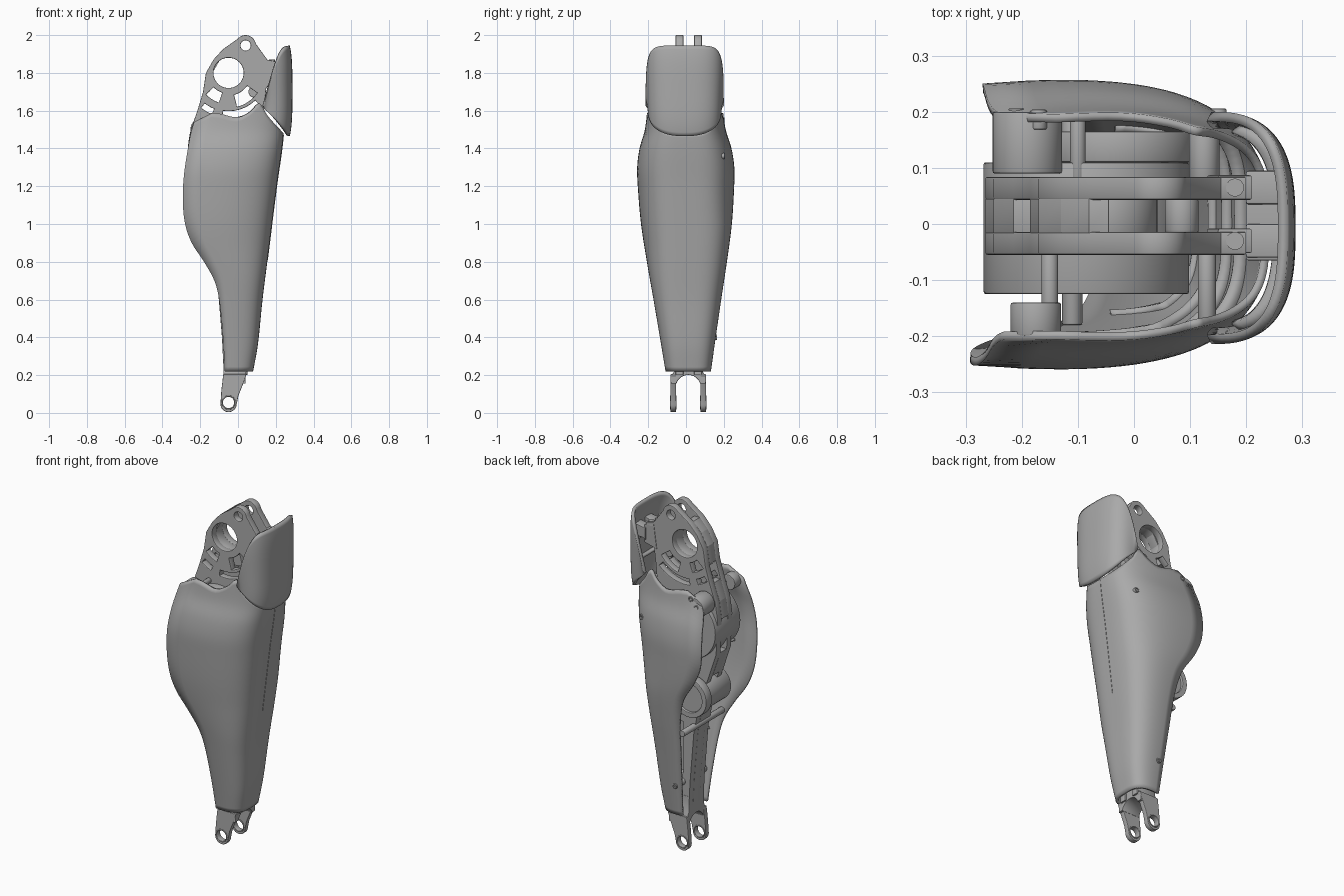
import bpy, bmesh, math
from mathutils import Matrix, Vector

cube = bpy.data.objects.get("Cube")
if cube:
    bpy.data.objects.remove(cube)

grey = bpy.data.materials.new("mid grey")
grey.use_nodes = True
grey.diffuse_color = (0.4, 0.4, 0.4, 1)
grey.node_tree.nodes["Principled BSDF"].inputs["Base Color"].default_value = (0.4, 0.4, 0.4, 1)

# Maps local (a, b, depth) onto the x-z plane or the y-z plane
ACROSS_Y = Matrix(((1, 0, 0), (0, 0, -1), (0, 1, 0))).to_4x4()
ACROSS_X = Matrix(((0, 0, 1), (1, 0, 0), (0, 1, 0))).to_4x4()


def add(name, mesh):
    ob = bpy.data.objects.new(name, mesh)
    bpy.context.collection.objects.link(ob)
    mesh.materials.clear()
    mesh.materials.append(grey)
    bpy.ops.object.select_all(action='DESELECT')
    bpy.context.view_layer.objects.active = ob
    ob.select_set(True)
    bpy.ops.object.shade_smooth_by_angle(angle=math.radians(35))
    return ob


def curve_at(table, z):
    """Smooth interpolation through a short table of (z, value)."""
    if z <= table[0][0]:
        return table[0][1]
    for i in range(len(table) - 1):
        (z0, a), (z1, b) = table[i], table[i + 1]
        if z <= z1:
            zp, p = table[max(i - 1, 0)]
            zn, n = table[min(i + 2, len(table) - 1)]
            h, t = z1 - z0, (z - z0) / (z1 - z0)
            ma, mb = (b - p) / (z1 - zp) * h, (n - a) / (zn - z0) * h
            return ((2*t**3 - 3*t*t + 1) * a + (t**3 - 2*t*t + t) * ma
                    + (3*t*t - 2*t**3) * b + (t**3 - t*t) * mb)
    return table[-1][1]


def sheet(name, func, cols, rows, thickness):
    """Grid surface from func(u in -1..1, v in 0..1), thickened inward."""
    bm = bmesh.new()
    grid = [[bm.verts.new(func(2 * c / cols - 1, r / rows)) for c in range(cols + 1)]
            for r in range(rows + 1)]
    for low, high in zip(grid, grid[1:]):
        for c in range(cols):
            bm.faces.new((low[c], low[c + 1], high[c + 1], high[c]))
    mesh = bpy.data.meshes.new(name)
    bm.to_mesh(mesh)
    ob = add(name, mesh)
    solid = ob.modifiers.new("thickness", 'SOLIDIFY')
    solid.thickness, solid.offset = thickness, -1


def ring(cx, cz, r, n=40):
    return [(cx + r * math.cos(2 * math.pi * i / n), cz + r * math.sin(2 * math.pi * i / n))
            for i in range(n)]


def plate(name, outline, holes, lo, hi, axes=ACROSS_Y, bevel=0.004):
    """Flat profile with holes, extruded from lo to hi along y (or x)."""
    cu = bpy.data.curves.new(name, 'CURVE')
    cu.dimensions, cu.fill_mode = '2D', 'BOTH'
    for pts in [outline] + holes:
        sp = cu.splines.new('POLY')
        sp.points.add(len(pts) - 1)
        for p, (a, b) in zip(sp.points, pts):
            p.co = (a, b, 0, 1)
        sp.use_cyclic_u = True
    cu.extrude, cu.bevel_depth, cu.offset = (hi - lo) / 2 - bevel, bevel, -bevel
    cu.bevel_resolution = 1
    tmp = bpy.data.objects.new(name, cu)
    mesh = bpy.data.meshes.new_from_object(tmp)
    bpy.data.objects.remove(tmp)
    mesh.transform(axes)
    mid = (lo + hi) / 2
    mesh.transform(Matrix.Translation((0, mid, 0) if axes is ACROSS_Y else (mid, 0, 0)))
    return add(name, mesh)


def rod(name, x, z, r, lo, hi, hole=0):
    plate(name, ring(x, z, r), [ring(x, z, hole)] if hole else [], lo, hi,
          bevel=min(0.004, r / 4, (hi - lo) / 4))


def rect(a0, a1, b0, b1):
    return [(a0, b0), (a1, b0), (a1, b1), (a0, b1)]


# Calf shell: rounded U section, open at the rear
FRONT = [(.22, .08), (.36, .105), (.6, .13), (.8, .155), (1.2, .205), (1.46, .24), (1.65, .245)]
REAR_A = [(.22, -.07), (.4, -.08), (.6, -.1), (.7, -.125), (.8, -.18), (.9, -.245), (1, -.28),
          (1.12, -.292), (1.25, -.287), (1.4, -.265), (1.5, -.245), (1.6, -.21)]
REAR_B = [(.22, -.065), (.6, -.09), (.8, -.105), (.95, -.14), (1.08, -.22), (1.2, -.265),
          (1.4, -.265), (1.5, -.25), (1.6, -.215)]
WIDTH = [(.22, .122), (.4, .15), (.6, .182), (.8, .215), (1, .244), (1.2, .259), (1.3, .261),
         (1.4, .247), (1.5, .217), (1.65, .198)]
RIM = [(0, 1.54), (.03, 1.57), (.08, 1.588), (.25, 1.585), (.48, 1.565), (.62, 1.6), (.71, 1.64),
       (.8, 1.58), (1, 1.48)]


def calf(u, v):
    a = u * math.pi / 2
    f = max(math.cos(a), 0) ** (2 / 3.4)
    side = math.copysign(abs(math.sin(a)) ** (2 / 3.4), u)
    z = .22 + v * (curve_at(RIM, f) - .22)
    rear = curve_at(REAR_B if u > 0 else REAR_A, z)
    x = rear + f * (curve_at(FRONT, z) - rear)
    return x, side * curve_at(WIDTH, z) * (1 - .04 * (1 - f) ** 4) - .005 + .017 * (1.6 - z) / 1.4, z


sheet("calf_shell", calf, 64, 56, 0.015)


# Knee guard: curved shield that tapers to a point on each side
def guard(u, v):
    a = u * math.pi / 2
    d = 1 - max(math.cos(a), 0) ** .7
    side = math.copysign(abs(math.sin(a)) ** .7, u)
    low, high = 1.465 + .145 * d ** .85, 1.945 - .32 * d ** 2
    z = low + v * (high - low)
    return (.288 - .15 * d - .014 * (2 * v - 1) ** 4 * (1 - d),
            -.007 + (.195 + .012 * v) * side, z)


sheet("knee_guard", guard, 48, 24, 0.018)


# Stiffening ribs on the inside of both shells
def rib(surface, level, span, start, depth):
    def strip(u, v):
        x, y, z = surface(u * span, level)
        shrink = start - depth * v
        return -.05 + (x + .05) * shrink, y * shrink, z
    return strip


for level in (.3, .5, .68, .84):
    sheet("shell_rib", rib(calf, level, .93, .95, .09), 48, 1, 0.012)
for level in (.35, .62):
    sheet("guard_rib", rib(guard, level, .8, .96, .08), 32, 1, 0.012)

# Front seam of the calf shell
plate("front_seam", [(curve_at(FRONT, z / 100) + s, z / 100)
                     for s, zs in ((.002, range(81, 148, 6)), (-.01, range(147, 80, -6))) for z in zs],
      [], .003, .009, bevel=.0005)

# Inner frame: two pierced plates joined by a slotted spine
BACK = [(-.08, 1.925), (-.13, 1.87), (-.17, 1.8), (-.185, 1.7), (-.215, 1.6), (-.25, 1.5),
        (-.265, 1.4), (-.255, 1.2), (-.205, 1.05), (-.15, .9), (-.11, .7), (-.085, .4), (-.075, .2)]
NOSE = [(.05, .2), (.05, .6), (.08, 1), (.12, 1.3), (.135, 1.6), (.15, 1.72), (.2, 1.78),
        (.2, 1.86), (.155, 1.87)]
crown = [(.04 + .055 * math.cos(math.radians(d)), 1.945 + .055 * math.sin(math.radians(d)))
         for d in range(10, 141, 13)]


def fan(r0, r1, d0, d1, cx=-.05, cz=1.8):
    arc = [math.radians(d0 + (d1 - d0) * i / 6) for i in range(7)]
    return ([(cx + r0 * math.cos(a), cz + r0 * math.sin(a)) for a in arc]
            + [(cx + r1 * math.cos(a), cz + r1 * math.sin(a)) for a in reversed(arc)])


windows = [ring(-.05, 1.8, .08), ring(.04, 1.945, .027), fan(.11, .165, 224, 252),
           fan(.12, .185, 284, 325), fan(.205, .235, 232, 248), fan(.203, .238, 262, 314),
           ring(-.09, 1.33, .1), ring(-.08, .93, .05), rect(-.04, .01, .45, .75)]
for name, lo, hi in (("frame_plate_right", -.055, -.014), ("frame_plate_left", .043, .084)):
    plate(name, BACK + NOSE + crown, windows, lo, hi)
for i, (p, q) in enumerate(zip(BACK, BACK[1:])):
    if i not in (3, 6, 8):
        inward = .035 if i < 9 else .025
        plate("spine_segment", [p, q, (q[0] + inward, q[1]), (p[0] + inward, p[1])], [],
              -.016, .045, bevel=.001)
rod("hub_tube", -.05, 1.8, .092, -.018, .047, .081)

# Upper drive, lower drive and their covers
rod("upper_drive", -.085, 1.33, .183, -.125, .11)
rod("upper_drive_cover", -.03, 1.33, .14, .11, .165)
rod("lower_drive", -.125, .94, .1, -.1, .14)
rod("lower_drive_ring", -.125, .94, .115, .1, .155, .085)

# Standoffs between the frame and the shell
for x, z, r, lo, hi in ((-.19, 1.5, .062, .09, .2), (.125, 1.5, .027, .08, .172),
                        (-.1, 1.5, .014, .08, .2), (-.15, 1.52, .015, -.19, -.05),
                        (-.175, 1.52, .045, -.2, -.14),
                        (.13, 1.45, .016, -.17, -.05), (-.11, .74, .018, -.18, .195),
                        (-.035, .4, .02, -.12, .14)):
    rod("standoff", x, z, r, lo, hi)
rod("knee_pin", .085, 1.7, .03, -.015, .045)

# Screws on the outer left side
for x, z, y in ((.15, 1.36, .19), (-.04, .4, .148), (-.17, 1.55, .188), (-.21, 1.51, .19)):
    rod("shell_screw", x, z, .015, y - .02, y + .016, .007)

# Brackets that carry the knee guard
for y in (-.03, .065):
    plate("guard_lug", [(.13, 1.72), (.21, 1.74), (.21, 1.845), (.15, 1.86)], [], y - .022, y + .022)
    plate("guard_arm", [(.2, 1.76), (.268, 1.8), (.268, 1.84), (.2, 1.83)], [], y - .03, y + .03)
    bm = bmesh.new()
    bmesh.ops.create_cone(bm, cap_ends=True, segments=24, radius1=.016, radius2=.016, depth=.03,
                          matrix=Matrix.Translation(Vector((.18, y, 1.855))))
    mesh = bpy.data.meshes.new("guard_screw")
    bm.to_mesh(mesh)
    add("guard_screw", mesh)
plate("guard_bridge", rect(.2, .26, 1.77, 1.82), [], -.065, .095)

# Ankle fork: two eyed prongs under an arch
eye = [(-.05 + .043 * math.cos(math.radians(d)), .047 + .043 * math.sin(math.radians(d)))
       for d in range(180, 361, 15)]
for lo, hi in ((-.082, -.052), (.076, .106)):
    plate("ankle_prong", eye + [(.002, .09), (.03, .16), (.045, .205), (-.078, .205), (-.088, .12)],
          [ring(-.05, .055, .031)], lo, hi)
    rod("ankle_bushing", -.05, .055, .038, lo - .003, hi + .003, .03)
arch = [(.012 + .066 * math.cos(math.radians(d)), .135 + .066 * math.sin(math.radians(d)))
        for d in range(18, 163, 12)]
plate("ankle_arch", [(.104, .155)] + arch + [(-.08, .155), (-.08, .19), (-.06, .225), (-.06, .32),
                                             (.085, .32), (.085, .225), (.104, .19)],
      [], -.078, .04, ACROSS_X)
